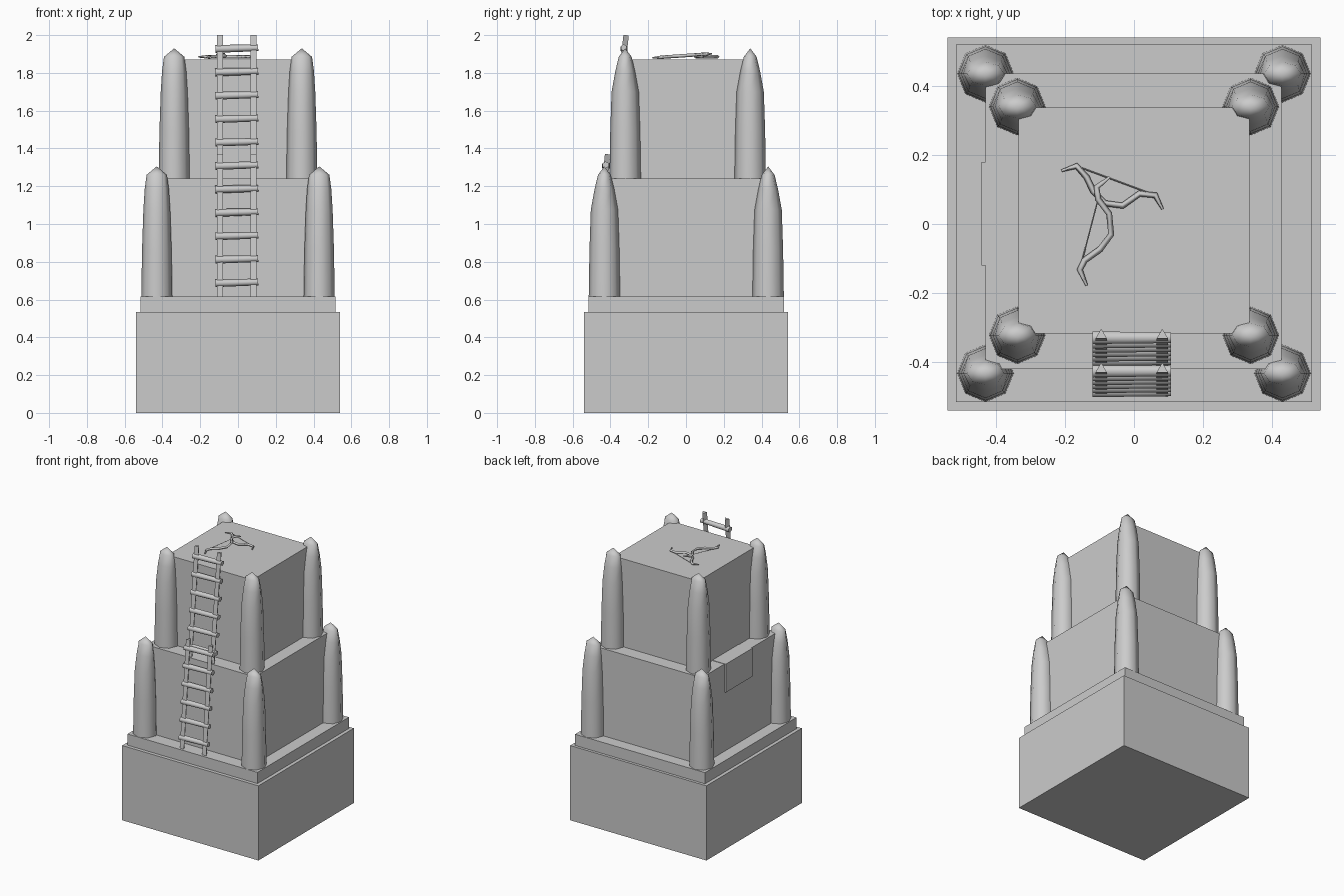
import bpy
import bmesh
from math import cos, sin, pi, radians
from mathutils import Matrix, Vector

default_cube = bpy.data.objects.get("Cube")
if default_cube:
    bpy.data.objects.remove(default_cube, do_unlink=True)

stone = bpy.data.materials.new("stone_grey")
stone.use_nodes = True
stone.diffuse_color = (0.6, 0.6, 0.6, 1)
stone.node_tree.nodes["Principled BSDF"].inputs["Base Color"].default_value = stone.diffuse_color


def finish(name, bm, smooth_angle=None):
    """Turn a bmesh into a named object with the shared material."""
    bmesh.ops.recalc_face_normals(bm, faces=bm.faces)
    mesh = bpy.data.meshes.new(name)
    bm.to_mesh(mesh)
    bm.free()
    mesh.materials.append(stone)
    obj = bpy.data.objects.new(name, mesh)
    bpy.context.collection.objects.link(obj)
    if smooth_angle:
        bpy.ops.object.select_all(action='DESELECT')
        obj.select_set(True)
        bpy.context.view_layer.objects.active = obj
        bpy.ops.object.shade_smooth_by_angle(angle=radians(smooth_angle))
    return obj


def box(name, low, high):
    low, high = Vector(low), Vector(high)
    bm = bmesh.new()
    place = Matrix.Translation((low + high) / 2) @ Matrix.Diagonal((high - low).to_4d())
    bmesh.ops.create_cube(bm, size=1, matrix=place)
    return finish(name, bm)


def rod(bm, start, end, radius, sides, taper=1.0, spin=0.0):
    """Add a straight prism between two points."""
    start, end = Vector(start), Vector(end)
    span = end - start
    place = Matrix.Translation((start + end) / 2) @ span.to_track_quat('Z', 'Y').to_matrix().to_4x4()
    bmesh.ops.create_cone(bm, cap_ends=True, segments=sides, radius1=radius,
                          radius2=radius * taper, depth=span.length,
                          matrix=place @ Matrix.Rotation(spin, 4, 'Z'))


# Stacked tiers
box("base_block", (-0.54, -0.54, 0), (0.54, 0.54, 0.535))
box("plinth", (-0.515, -0.515, 0.535), (0.515, 0.52, 0.615))
box("middle_tier", (-0.43, -0.42, 0.615), (0.427, 0.435, 1.24))
box("upper_tier", (-0.335, -0.317, 1.24), (0.335, 0.338, 1.87))
box("side_hatch", (-0.442, -0.12, 1.04), (-0.335, 0.18, 1.243))

# Corner pillars: height, half width, half depth of each ring
PILLAR_RINGS = [(0, 0.082, 0.083), (0.25, 0.078, 0.079), (0.46, 0.071, 0.072),
                (0.57, 0.064, 0.052), (0.645, 0.054, 0.034)]
TIP_HEIGHT = 0.69
SIDES = 8


def pillar(name, x, y, z):
    bm = bmesh.new()
    rings = []
    for height, width, depth in PILLAR_RINGS:
        rings.append([bm.verts.new((x + width * cos(2 * pi * i / SIDES),
                                    y + depth * sin(2 * pi * i / SIDES), z + height))
                      for i in range(SIDES)])
    tip = bm.verts.new((x, y, z + TIP_HEIGHT))
    bm.faces.new(rings[0])
    for i in range(SIDES):
        j = (i + 1) % SIDES
        for lower, upper in zip(rings, rings[1:]):
            bm.faces.new((lower[i], lower[j], upper[j], upper[i]))
        bm.faces.new((rings[-1][i], rings[-1][j], tip))
    finish(name, bm, smooth_angle=55)


for tier, z, across, front, back in (("lower", 0.615, 0.43, -0.432, 0.435),
                                     ("upper", 1.24, 0.338, -0.322, 0.34)):
    for side, sign in (("left", 1), ("right", -1)):
        pillar(f"{tier}_front_{side}_pillar", sign * across, front, z)
        pillar(f"{tier}_back_{side}_pillar", sign * across, back, z)


# Leaning ladders, one per tier
def ladder(name, bottom, top, first_rung):
    (y_low, z_low), (y_high, z_high) = bottom, top
    bm = bmesh.new()
    for x in (-0.095, 0.082):
        rod(bm, (x, y_low, z_low), (x, y_high, z_high), 0.019, 3, spin=pi)
    finish(name + "_rails", bm)
    bm = bmesh.new()
    for i in range(6):
        z = first_rung + i * 0.124
        y = y_low + (y_high - y_low) * (z - z_low) / (z_high - z_low)
        rod(bm, (-0.12, y, z - 0.003), (0.107, y, z + 0.003), 0.021, 6, taper=0.85)
    finish(name + "_rungs", bm, smooth_angle=65)


ladder("lower_ladder", (-0.49, 0.615), (-0.42, 1.37), 0.69)
ladder("upper_ladder", (-0.4, 1.24), (-0.322, 2.0), 1.31)


# Two bows lying on the roof
def bow(name, path, slope, string_ends):
    def lift(x, y):
        return Vector((x, y, 1.885 + slope * (y + 0.1)))

    curve = bpy.data.curves.new(name, 'CURVE')
    curve.dimensions = '3D'
    curve.bevel_depth = 0.009
    curve.bevel_resolution = 0
    curve.use_fill_caps = True
    spline = curve.splines.new('POLY')
    spline.points.add(len(path) - 1)
    for i, (point, (x, y)) in enumerate(zip(spline.points, path)):
        point.co = lift(x, y).to_4d()
        point.radius = 0.4 if i in (0, len(path) - 1) else 1
    curve.materials.append(stone)
    obj = bpy.data.objects.new(name, curve)
    bpy.context.collection.objects.link(obj)
    bpy.ops.object.select_all(action='DESELECT')
    obj.select_set(True)
    bpy.context.view_layer.objects.active = obj
    bpy.ops.object.convert(target='MESH')

    bm = bmesh.new()
    rod(bm, lift(*path[string_ends[0]]), lift(*path[string_ends[1]]), 0.002, 4)
    finish(name + "_string", bm)


bow("flat_bow", [(-0.21, 0.154), (-0.167, 0.168), (-0.137, 0.135), (-0.118, 0.095),
                 (-0.085, 0.06), (-0.033, 0.053), (0.016, 0.088), (0.062, 0.083),
                 (0.083, 0.043)], 0, (1, 7))
bow("tilted_bow", [(-0.07, 0.136), (-0.108, 0.107), (-0.104, 0.072), (-0.072, 0.03),
                   (-0.066, -0.03), (-0.098, -0.073), (-0.143, -0.105),
                   (-0.157, -0.132), (-0.137, -0.178)], 0.07, (2, 7))
